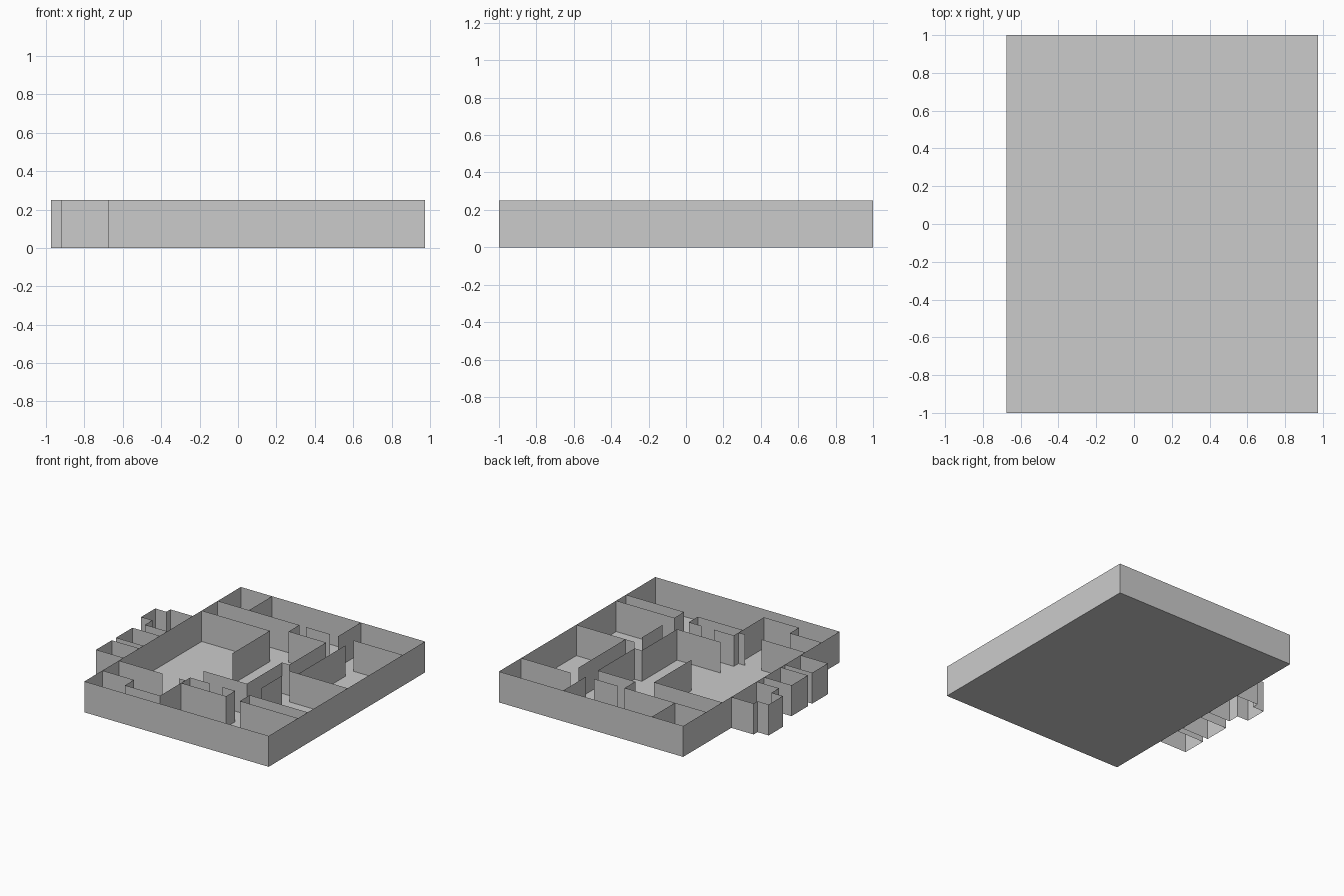
import bpy
import bmesh

if "Cube" in bpy.data.objects:
    bpy.data.objects.remove(bpy.data.objects["Cube"])

H = 0.25            # wall height
X0, Y0 = -0.675, -1.0   # front left corner of the slab
W, D = 1.65, 2.0


def make_object(name, bm):
    mesh = bpy.data.meshes.new(name)
    bm.to_mesh(mesh)
    bm.free()
    obj = bpy.data.objects.new(name, mesh)
    bpy.context.collection.objects.link(obj)
    return obj


def walls(name, *paths):
    """Paper-thin walls raised along plan paths measured from the slab corner."""
    bm = bmesh.new()
    for path in paths:
        low = [bm.verts.new((X0 + u, Y0 + v, 0)) for u, v in path]
        high = [bm.verts.new((X0 + u, Y0 + v, H)) for u, v in path]
        for i in range(len(path) - 1):
            bm.faces.new((low[i], low[i + 1], high[i + 1], high[i]))
    return make_object(name, bm)


# Floor slab
bm = bmesh.new()
bm.faces.new([bm.verts.new((X0 + u, Y0 + v, 0))
              for u, v in ((0, 0), (W, 0), (W, D), (0, D))])
make_object("floor", bm)

# Outer shell
walls("outer_walls", [(0, 0), (W, 0), (W, D), (0, D), (0, 0)])

# Rooms along the back
walls("back_room_walls",
      [(0, 1.705), (0.73, 1.705), (0.73, 1.57), (1.065, 1.57),
       (1.065, 1.1), (1.0, 1.1), (1.0, 0.65), (0.61, 0.65)],
      [(0.28, 1.705), (0.28, D)],
      [(0.79, 1.705), (1.005, 1.705)],
      [(1.075, 1.71), (1.075, D)])

# Divider of the large left room
walls("living_room_divider", [(0, 1.5), (0.61, 1.5), (0.61, 1.02)])

# Rooms on the right side
walls("right_room_walls",
      [(1.21, 1.715), (W, 1.715)],
      [(1.21, 1.61), (1.21, 1.01)],
      [(1.13, 1.01), (W, 1.01)],
      [(1.13, 0.65), (1.13, 0.915)])

# Closet on the right side
walls("right_closet", [(W, 0.375), (1.13, 0.375), (1.13, 0.5), (W, 0.5)])

# Rooms along the front
walls("front_room_walls",
      [(0, 0.23), (0.283, 0.23), (0.283, 0.115), (0.597, 0.115), (0.597, 0.44)],
      [(0, 0.44), (0.39, 0.44)],
      [(0.54, 0.44), (0.597, 0.44)])

# Closet in the middle of the front
walls("middle_closet",
      [(0.597, 0.385), (1.0, 0.385), (1.0, 0.5), (0.885, 0.5)],
      [(0.775, 0.5), (0.597, 0.5), (0.597, 0.44)])

# Two bays standing outside the left wall
for i, (a, b) in enumerate(((0.5, 0.7), (0.755, 0.965))):
    walls(f"side_bay_{i + 1}", [(0, a), (-0.245, a), (-0.245, b), (0, b)])

# Stepped chimney bay
walls("chimney_bay",
      [(0, 1.06), (-0.2, 1.06), (-0.2, 1.155), (-0.3, 1.155),
       (-0.3, 1.335), (-0.2, 1.335), (-0.2, 1.385), (0, 1.385)])
